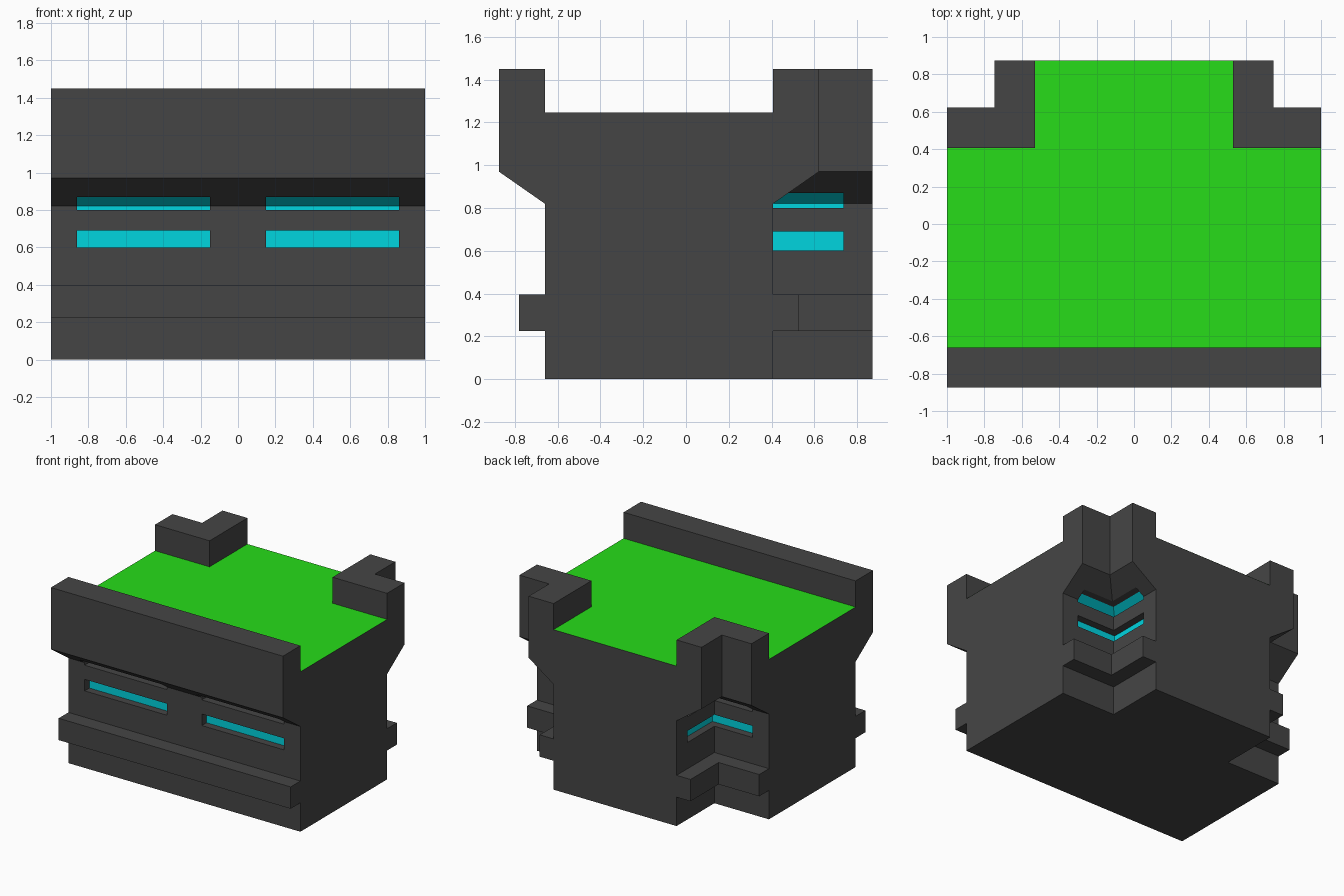
import bpy, bmesh

if "Cube" in bpy.data.objects:
    bpy.data.objects.remove(bpy.data.objects["Cube"])

HALF_Y = 0.873              # back edge
FRONT = -0.66               # lower front wall
NX, NY = 0.53, 0.407        # inner corner of the back corner notches
OUT = 0.215                 # overhang of the upper storey
ROOF, TOP = 1.246, 1.45
DEPTH = 0.06                # window recess
SLOPE = OUT / 0.15          # outward run per unit of height under the overhang


def material(name, rgb):
    m = bpy.data.materials.new(name)
    m.diffuse_color = (*rgb, 1)
    m.use_nodes = True
    m.node_tree.nodes["Principled BSDF"].inputs["Base Color"].default_value = m.diffuse_color
    return m


DARK = material("dark_grey", (0.06, 0.06, 0.06))
GREEN = material("roof_green", (0.02, 0.72, 0.01))
CYAN = material("window_cyan", (0.0, 0.66, 0.74))


def loft(bm, rings):
    """Closed solid through matching plan outlines [(points, z), ...]."""
    loops = [[bm.verts.new((x, y, z)) for x, y in pts] for pts, z in rings]
    n = len(loops[0])
    for a, b in zip(loops, loops[1:]):
        for i in range(n):
            j = (i + 1) % n
            bm.faces.new((a[i], a[j], b[j], b[i]))
    bm.faces.new(loops[0][::-1])
    bm.faces.new(loops[-1])


def build(name, solids, mat):
    bm = bmesh.new()
    for rings in solids:
        loft(bm, rings)
    bmesh.ops.recalc_face_normals(bm, faces=bm.faces)
    me = bpy.data.meshes.new(name)
    bm.to_mesh(me)
    bm.free()
    me.materials.append(mat)
    ob = bpy.data.objects.new(name, me)
    bpy.context.collection.objects.link(ob)
    return ob


def outline(d):
    """Building plan with the front and the notches pushed out by d."""
    x, y = NX + d, NY + d
    return [(-1, FRONT - d), (1, FRONT - d), (1, y), (x, y),
            (x, HALF_Y), (-x, HALF_Y), (-x, y), (-1, y)]


def front_band(side):
    """Strip along the front wall between offsets a and b."""
    return lambda a, b: [(side * x, FRONT - d) for x, d in
                         ((0.15, a), (0.86, a), (0.86, b), (0.15, b))]


def corner_band(side, length):
    """L-shaped strip wrapping a back notch between offsets a and b."""
    def band(a, b):
        pts = [(a, length), (a, a), (length, a), (length, b), (b, b), (b, length)]
        return [(side * (NX + u), NY + v) for u, v in pts]
    return band


# Main body with the base ledge and the flared upper storey
body = build("body", [[(outline(d), z) for d, z in
             ((0, 0), (0, 0.225), (0.12, 0.225), (0.12, 0.395),
              (0, 0.395), (0, 0.82), (OUT, 0.97), (OUT, ROOF))]], DARK)

# Window slots: straight lower row, upper row bending under the overhang
rows = [((0.60, 0), (0.69, 0)),
        ((0.80, 0), (0.82, 0), (0.87, 0.05 * SLOPE))]
cuts, panes = [], []
for side in (-1, 1):
    for band in (front_band(side), corner_band(side, 0.33)):
        for row in rows:
            cuts.append([(band(s - DEPTH, 0.16), z) for z, s in row])
            panes.append([(band(s - DEPTH - 0.04, s - DEPTH + 0.002), z) for z, s in row])
cutter = build("window_slot_cutter", cuts, DARK)
cutter.hide_render = True
cutter.hide_viewport = True
cutter.display_type = 'WIRE'
mod = body.modifiers.new("window_slots", 'BOOLEAN')
mod.operation = 'DIFFERENCE'
mod.solver = 'EXACT'
mod.object = cutter

# Glowing window strips
build("window_strips", panes, CYAN)

# Green roof surface
bm = bmesh.new()
bm.faces.new([bm.verts.new((x, y, ROOF + 0.001)) for x, y in outline(OUT)])
me = bpy.data.meshes.new("roof")
bm.to_mesh(me)
bm.free()
me.materials.append(GREEN)
bpy.context.collection.objects.link(bpy.data.objects.new("roof", me))

# Parapets: long front wall and two L-shaped back corners
front = [(-1, FRONT - OUT), (1, FRONT - OUT), (1, FRONT), (-1, FRONT)]
build("front_parapet", [[(front, ROOF), (front, TOP)]], DARK)
for side, label in ((-1, "left"), (1, "right")):
    x, y = NX + OUT, NY + OUT
    ell = [(side * u, v) for u, v in ((NX, NY), (1, NY), (1, y), (x, y), (x, HALF_Y), (NX, HALF_Y))]
    build(f"{label}_back_parapet", [[(ell, ROOF), (ell, TOP)]], DARK)
